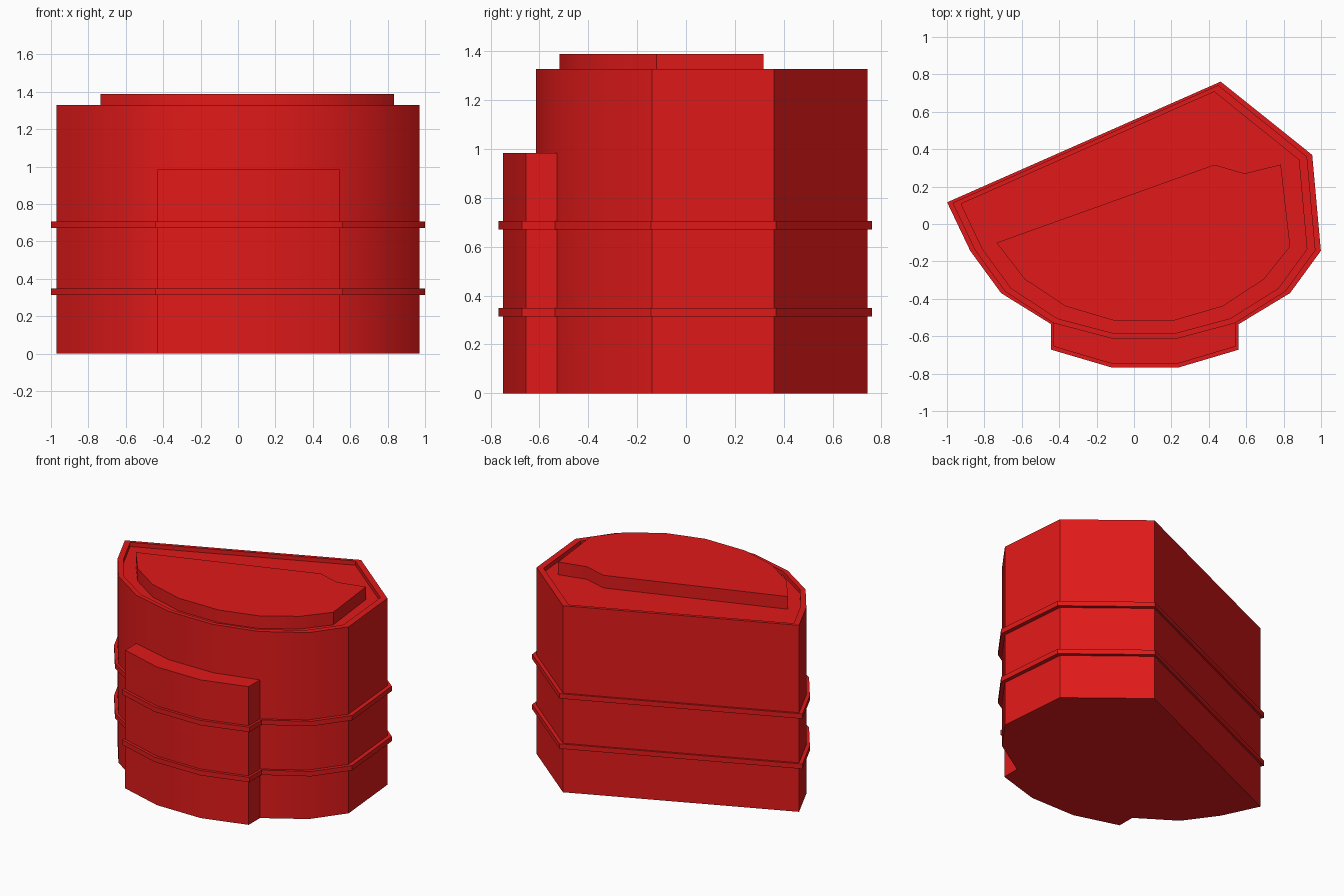
import bpy, bmesh, math

if "Cube" in bpy.data.objects:
    bpy.data.objects.remove(bpy.data.objects["Cube"])

red = bpy.data.materials.new("red")
red.diffuse_color = (0.75, 0.01, 0.01, 1)
red.use_nodes = True
red.node_tree.nodes["Principled BSDF"].inputs["Base Color"].default_value = red.diffuse_color

# outlines, seen from above, counter-clockwise
back = [(0.97, -0.14), (0.925, 0.36), (0.45, 0.742), (-0.97, 0.113), (-0.85, -0.14), (-0.69, -0.36)]
body_outline = back + [(-0.43, -0.53), (-0.115, -0.613), (0.23, -0.613), (0.54, -0.53), (0.81, -0.36)]
front = [(-0.43, -0.655), (-0.115, -0.748), (0.23, -0.748), (0.543, -0.655)]
band_outline = back + [(-0.43, -0.522)] + front + [(0.543, -0.522), (0.81, -0.36)]
plate_outline = [(0.835, -0.12), (0.785, 0.318), (0.59, 0.27), (0.43, 0.317), (-0.735, -0.10),
                 (-0.585, -0.295), (-0.365, -0.44), (-0.105, -0.517), (0.21, -0.517),
                 (0.475, -0.44), (0.695, -0.295)]


def scaled(points, sx, sy):
    return [(x * sx, y * sy) for x, y in points]


def stack(name, levels):
    """Join outlines at successive heights, capping both ends."""
    bm = bmesh.new()
    rings = [[bm.verts.new((x, y, z)) for x, y in pts] for pts, z in levels]
    n = len(rings[0])
    for a, b in zip(rings, rings[1:]):
        for i in range(n):
            j = (i + 1) % n
            bm.faces.new((a[i], a[j], b[j], b[i]))
    bm.faces.new(rings[0][::-1])
    bm.faces.new(rings[-1])
    bmesh.ops.recalc_face_normals(bm, faces=bm.faces)
    me = bpy.data.meshes.new(name)
    bm.to_mesh(me)
    bm.free()
    ob = bpy.data.objects.new(name, me)
    me.materials.append(red)
    bpy.context.collection.objects.link(ob)
    bpy.ops.object.select_all(action='DESELECT')
    ob.select_set(True)
    bpy.context.view_layer.objects.active = ob
    bpy.ops.object.shade_smooth_by_angle(angle=math.radians(40))
    return ob


# main body with recessed top inside a thin rim
rim = scaled(body_outline, 0.953, 0.953)
stack("body", [(body_outline, 0), (body_outline, 1.328), (rim, 1.328), (rim, 1.298)])

# raised plate on the recessed top
stack("top_plate", [(plate_outline, 1.29), (plate_outline, 1.388)])

# projecting block on the front
block = [(-0.43, -0.50)] + front + [(0.543, -0.50), (0.23, -0.59), (-0.115, -0.59)]
stack("front_block", [(block, 0), (block, 0.984)])

# two bands wrapped around body and block
band = scaled(band_outline, 1.03, 1.026)
for name, z0, z1 in (("lower_band", 0.314, 0.349), ("upper_band", 0.671, 0.706)):
    stack(name, [(band, z0), (band, z1)])
